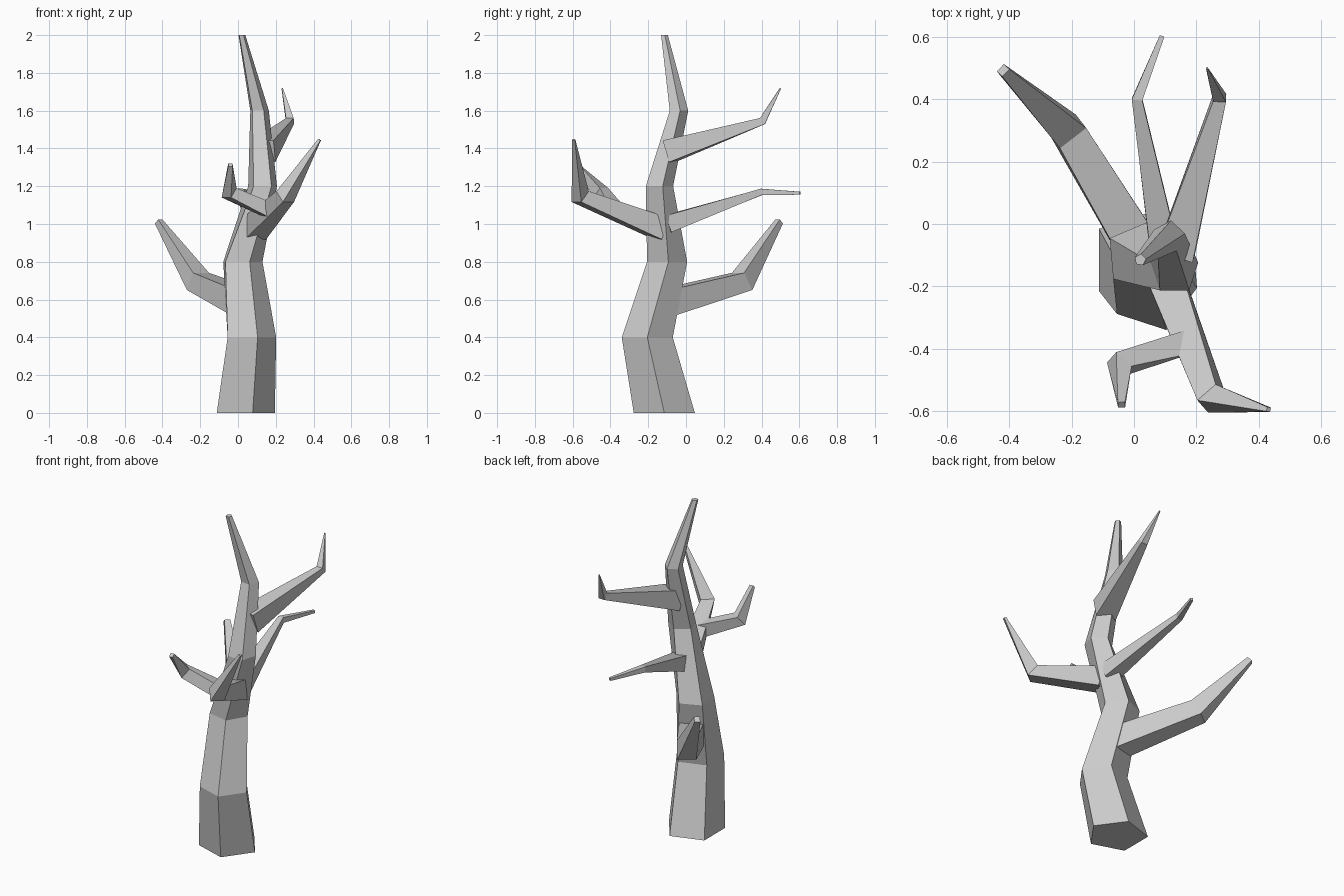
import bpy
from math import cos, sin, radians, tau
from mathutils import Vector

if "Cube" in bpy.data.objects:
    bpy.data.objects.remove(bpy.data.objects["Cube"])


def skin(name, rings):
    """Flat-faced tube through matching vertex rings, capped at both ends."""
    n = len(rings[0])
    verts = [v for ring in rings for v in ring]
    faces = [tuple(reversed(range(n))),
             tuple(range(len(verts) - n, len(verts)))]
    for k in range(len(rings) - 1):
        for i in range(n):
            a, b = k * n + i, k * n + (i + 1) % n
            faces.append((a, b, b + n, a + n))
    mesh = bpy.data.meshes.new(name)
    mesh.from_pydata(verts, [], faces)
    obj = bpy.data.objects.new(name, mesh)
    bpy.context.collection.objects.link(obj)
    return obj


def trunk(name, stations, sides=5):
    """Level rings: x, y, z, radius, turn in degrees."""
    skin(name, [[Vector((x + r * cos(radians(t) + tau * i / sides),
                         y + r * sin(radians(t) + tau * i / sides), z))
                 for i in range(sides)] for x, y, z, r, t in stations])


def branch(name, stations, sides=4):
    """Rings set across the bend of the path: x, y, z, radius."""
    pts = [Vector(s[:3]) for s in stations]
    dirs = [(b - a).normalized() for a, b in zip(pts, pts[1:])]
    rings = []
    for k, p in enumerate(pts):
        d = (dirs[max(k - 1, 0)] + dirs[min(k, len(dirs) - 1)]).normalized()
        side = d.cross(Vector((0, 0, 1))).normalized()
        up = side.cross(d)
        r = stations[k][3]
        rings.append([p + r * (cos(a) * side + sin(a) * up)
                      for a in (tau * (i + 0.5) / sides for i in range(sides))])
    skin(name, rings)


# crooked tapering trunk
trunk("trunk", [
    (0.025, -0.115, 0.0, 0.17, 0),
    (0.06, -0.205, 0.4, 0.142, 0),
    (0.018, -0.103, 0.8, 0.112, 5),
    (0.13, -0.148, 1.2, 0.08, 18),
    (0.112, -0.04, 1.6, 0.052, 10),
    (0.02, -0.115, 2.0, 0.019, 10),
])

# bent limbs
branch("lower_left_branch", [(0.03, -0.10, 0.585, 0.098),
                             (-0.212, 0.297, 0.696, 0.075),
                             (-0.42, 0.493, 1.013, 0.023)])
branch("middle_back_branch", [(0.10, -0.10, 1.0, 0.066),
                              (0.01, 0.40, 1.17, 0.024),
                              (0.09, 0.603, 1.163, 0.011)])
branch("upper_back_branch", [(0.135, -0.09, 1.385, 0.085),
                             (0.275, 0.405, 1.545, 0.029),
                             (0.234, 0.50, 1.718, 0.004)])
branch("front_branch", [(0.085, -0.13, 0.975, 0.085),
                        (0.25, -0.56, 1.145, 0.055),
                        (0.432, -0.595, 1.447, 0.01)])
branch("front_twig", [(0.17, -0.38, 1.07, 0.055),
                      (-0.047, -0.45, 1.165, 0.047),
                      (-0.04, -0.58, 1.313, 0.016)])
